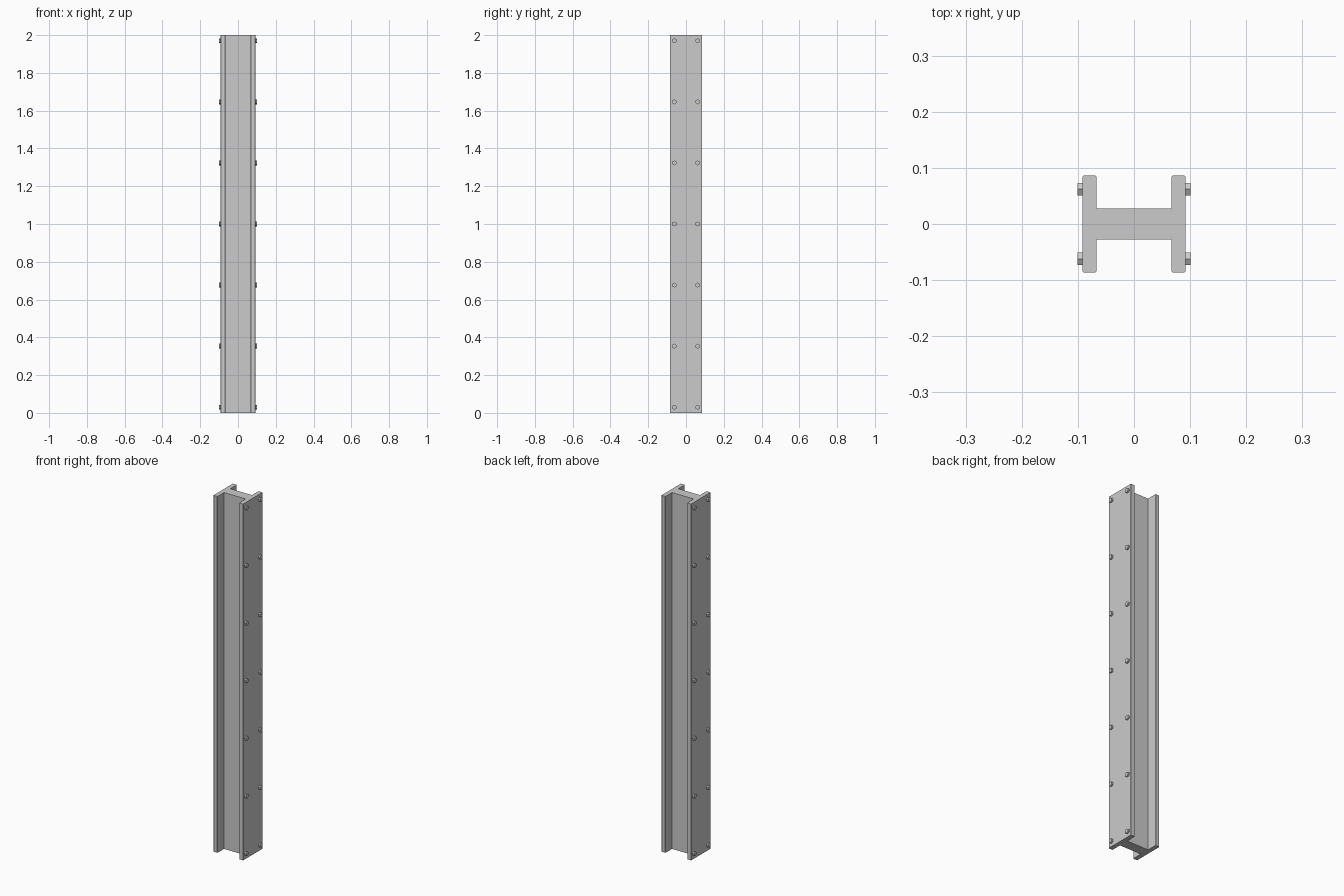
import bpy, bmesh, math
from mathutils import Matrix

if "Cube" in bpy.data.objects:
    bpy.data.objects.remove(bpy.data.objects["Cube"])

HEIGHT = 2.0
OUT_X, IN_X = 0.092, 0.067      # outer and inner flange faces
FLANGE_Y, WEB_Y = 0.086, 0.028  # half depths
C = 0.002                       # small chamfer on the flange tips


def make_object(name, bm):
    bmesh.ops.recalc_face_normals(bm, faces=bm.faces)
    mesh = bpy.data.meshes.new(name)
    bm.to_mesh(mesh)
    bm.free()
    obj = bpy.data.objects.new(name, mesh)
    bpy.context.collection.objects.link(obj)
    return obj


# H-section beam: one quarter of the profile, mirrored around, then extruded
quarter = [(IN_X, WEB_Y), (IN_X, FLANGE_Y - C), (IN_X + C, FLANGE_Y),
           (OUT_X - C, FLANGE_Y), (OUT_X, FLANGE_Y - C)]
profile = (quarter
           + [(x, -y) for x, y in reversed(quarter)]
           + [(-x, -y) for x, y in quarter]
           + [(-x, y) for x, y in reversed(quarter)])
bm = bmesh.new()
face = bm.faces.new([bm.verts.new((x, y, 0)) for x, y in profile])
top = bmesh.ops.extrude_face_region(bm, geom=[face], use_keep_orig=True)["geom"]
bmesh.ops.translate(bm, vec=(0, 0, HEIGHT),
                    verts=[v for v in top if isinstance(v, bmesh.types.BMVert)])
make_object("beam", bm)

# Hexagonal bolt heads: two columns of seven on each outer flange face
ROWS, Z0, Z1 = 7, 0.03, 1.97
for side, label in ((-1, "left"), (1, "right")):
    for y in (-0.062, 0.062):
        for row in range(ROWS):
            z = Z0 + (Z1 - Z0) * row / (ROWS - 1)
            bm = bmesh.new()
            bmesh.ops.create_cone(
                bm, cap_ends=True, segments=6, radius1=0.013, radius2=0.013,
                depth=0.013,
                matrix=Matrix.Translation((side * 0.0945, y, z))
                @ Matrix.Rotation(math.pi / 2, 4, 'Y')
                @ Matrix.Rotation(math.pi / 2, 4, 'Z'))
            # turn the hexagon so a corner points up
            if max(v.co.z for v in bm.verts) - z < 0.0125:
                bmesh.ops.rotate(bm, verts=bm.verts, cent=(0, y, z),
                                 matrix=Matrix.Rotation(math.pi / 6, 3, 'X'))
            make_object(f"{label}_bolt", bm)
